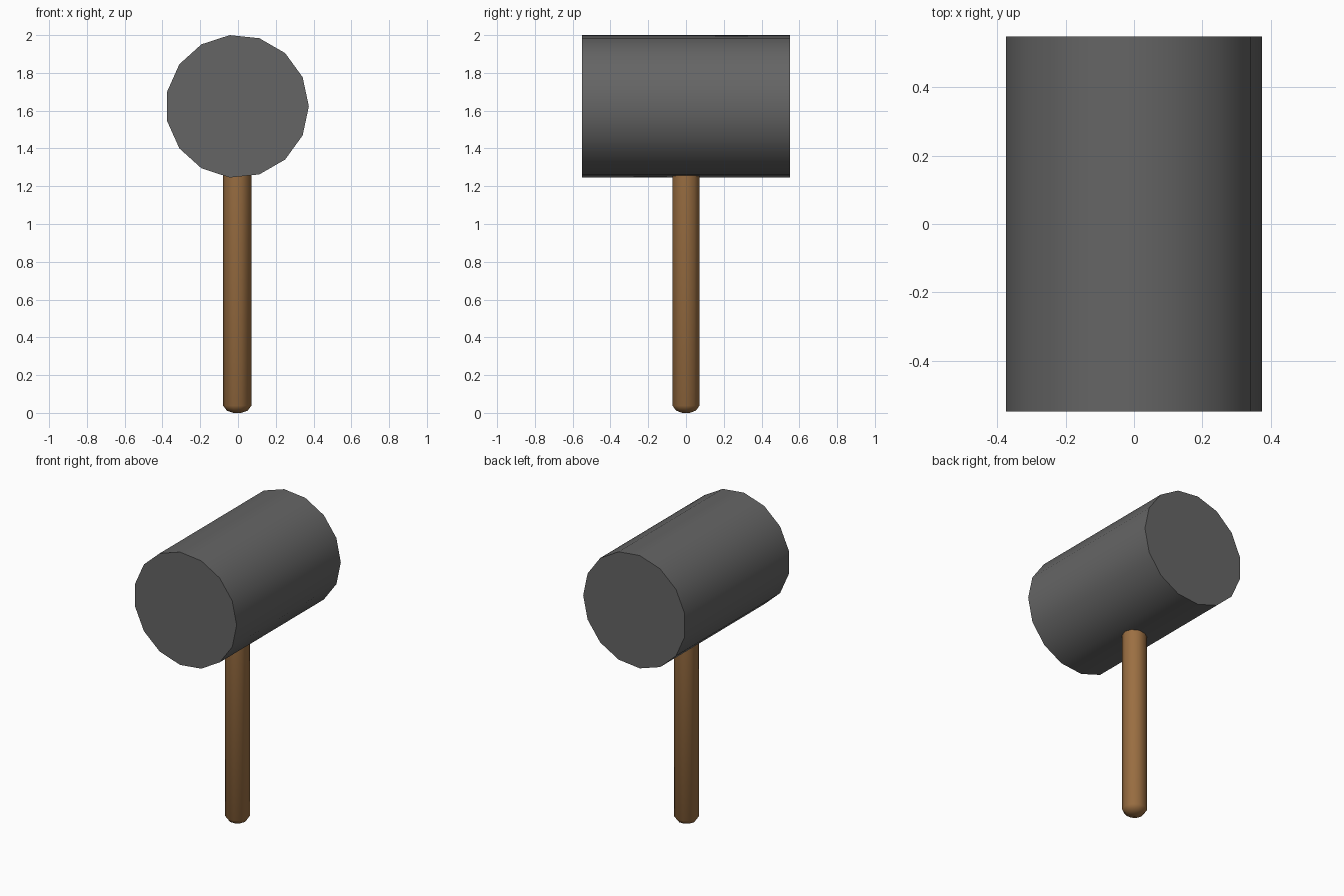
import bpy, bmesh, math

if "Cube" in bpy.data.objects:
    bpy.data.objects.remove(bpy.data.objects["Cube"])


def material(name, color):
    m = bpy.data.materials.new(name)
    m.diffuse_color = (*color, 1)
    m.use_nodes = True
    m.node_tree.nodes["Principled BSDF"].inputs["Base Color"].default_value = m.diffuse_color
    return m


def lathe(name, profile, sides, mat, place, phase=0):
    """Solid from (radius, height) rings; place maps local (x, y, h) to world."""
    bm = bmesh.new()
    rings = []
    for r, h in profile:
        ring = []
        for i in range(sides):
            a = phase + 2 * math.pi * i / sides
            ring.append(bm.verts.new(place(r * math.cos(a), r * math.sin(a), h)))
        rings.append(ring)
    for lo, hi in zip(rings, rings[1:]):
        for i in range(sides):
            j = (i + 1) % sides
            bm.faces.new((lo[i], lo[j], hi[j], hi[i]))
    bm.faces.new(rings[0])
    bm.faces.new(rings[-1])
    bmesh.ops.recalc_face_normals(bm, faces=bm.faces)
    me = bpy.data.meshes.new(name)
    bm.to_mesh(me)
    bm.free()
    me.materials.append(mat)
    ob = bpy.data.objects.new(name, me)
    bpy.context.collection.objects.link(ob)
    bpy.ops.object.select_all(action='DESELECT')
    bpy.context.view_layer.objects.active = ob
    ob.select_set(True)
    bpy.ops.object.shade_smooth_by_angle(angle=math.radians(50))
    return ob


steel = material("dark grey metal", (0.13, 0.13, 0.13))
wood = material("brown wood", (0.33, 0.16, 0.055))

# fifteen-sided head lying along y
lathe("mallet_head", [(0.379, -0.55), (0.379, 0.55)], 15, steel,
      lambda x, y, h: (x - 0.004, h, y + 1.623))

# handle with rounded butt end, running up into the head
lathe("handle", [(0.02, 0.0), (0.055, 0.012), (0.075, 0.038), (0.075, 1.45)], 10, wood,
      lambda x, y, h: (x - 0.004, y, h))
